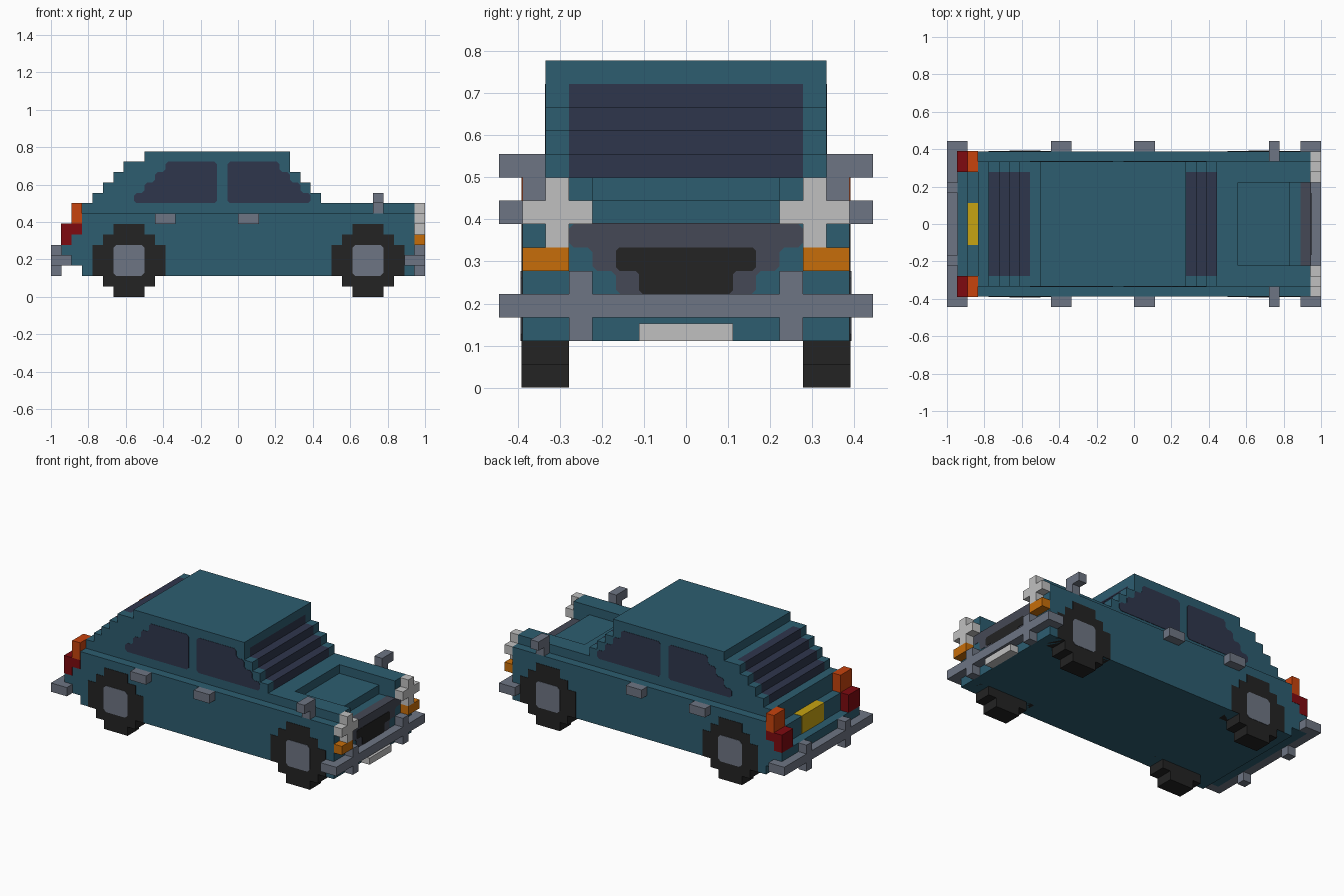
import bpy, bmesh
from mathutils import Vector

if "Cube" in bpy.data.objects:
    bpy.data.objects.remove(bpy.data.objects["Cube"], do_unlink=True)

U = 1 / 18  # one block


def material(name, r, g, b):
    m = bpy.data.materials.new(name)
    m.use_nodes = True
    m.diffuse_color = (r, g, b, 1)
    m.node_tree.nodes["Principled BSDF"].inputs["Base Color"].default_value = (r, g, b, 1)
    return m


BLUE = material("teal_paint", 0.026, 0.110, 0.163)
GLASS = material("dark_glass", 0.028, 0.037, 0.073)
GREY = material("grey_metal", 0.155, 0.178, 0.228)
GRILLE = material("dark_grille", 0.060, 0.066, 0.093)
BLACK = material("black_rubber", 0.017, 0.017, 0.017)
WHITE = material("lamp_white", 0.53, 0.53, 0.53)
AMBER = material("amber", 0.57, 0.155, 0.003)
ORANGE = material("red_orange", 0.57, 0.056, 0.004)
RED = material("dark_red", 0.21, 0.003, 0.005)
YELLOW = material("plate_yellow", 0.57, 0.37, 0.006)


def finish(name, bm, mats):
    bmesh.ops.recalc_face_normals(bm, faces=bm.faces)
    me = bpy.data.meshes.new(name)
    bm.to_mesh(me)
    bm.free()
    for m in mats:
        me.materials.append(m)
    ob = bpy.data.objects.new(name, me)
    bpy.context.collection.objects.link(ob)
    return ob


def prism(name, pts, cuts, mats, axis="y", rule=None):
    """Profile swept through several cuts along y (points are x,z) or x (points are y,z)."""
    bm = bmesh.new()
    loops = []
    for c in cuts:
        loops.append([bm.verts.new(Vector((p, c, q) if axis == "y" else (c, p, q)) * U)
                      for p, q in pts])
    n = len(pts)
    for a, b in zip(loops, loops[1:]):
        for i in range(n):
            j = (i + 1) % n
            bm.faces.new((a[i], a[j], b[j], b[i]))
    bm.faces.new(loops[0])
    bm.faces.new(loops[-1])
    if rule:
        for f in bm.faces:
            f.material_index = rule(f.calc_center_median() / U)
    return finish(name, bm, mats)


def box(name, x, y, z, mat):
    pts = [(x[0], z[0]), (x[1], z[0]), (x[1], z[1]), (x[0], z[1])]
    return prism(name, pts, y, [mat])


def pair(name, x, y, z, mat):
    box("left_" + name, x, y, z, mat)
    box("right_" + name, x, (-y[1], -y[0]), z, mat)


def rounded(pts, r=0.25):
    """Cut every corner of a polygon."""
    out = []
    for i, p in enumerate(pts):
        p = Vector(p)
        for q in (pts[i - 1], pts[(i + 1) % len(pts)]):
            out.append(tuple(p + (Vector(q) - p).normalized() * r))
    return out


def stairs(rows):
    """Stepped outline from rows of (z_bottom, z_top, low, high)."""
    right = [p for z0, z1, a, b in rows for p in ((b, z0), (b, z1))]
    left = [p for z0, z1, a, b in reversed(rows) for p in ((a, z1), (a, z0))]
    pts = right + left
    # drop straight-through points
    return [p for i, p in enumerate(pts)
            if not (pts[i - 1][0] == p[0] == pts[(i + 1) % len(pts)][0])]


# Lower body: stepped tail, lower nose between the wings
tail = [(-15, 8), (-15, 7), (-16, 7), (-16, 5), (-17, 5), (-17, 3), (-15, 3), (-15, 2), (17, 2)]
prism("body_centre", tail + [(17, 7), (15, 7), (15, 8)], (-4, 4), [BLUE])
for side, s in (("left", 1), ("right", -1)):
    prism(side + "_body_side", tail + [(17, 8)], (4 * s, 7 * s), [BLUE])
    box(side + "_bonnet_rail", (10, 17), (4 * s, 6 * s), (8, 9), BLUE)
box("upper_deck", (-15, 10), (-6, 6), (8, 9), BLUE)

# Cabin with stepped front and rear screens
cabin = [(-14, 9), (-14, 10), (-13, 10), (-13, 11), (-12, 11), (-12, 12), (-11, 12), (-11, 13),
         (-10, 13), (-9, 13), (-9, 14), (5, 14), (5, 13), (5, 12), (6, 12), (6, 11), (7, 11),
         (7, 10), (8, 10), (8, 9)]
prism("cabin", cabin, (-6, -5, 5, 6), [BLUE, GLASS],
      rule=lambda c: int(abs(c.y) < 4.9 and c.z > 9.1 and c.z < 13.2
                         and (c.x < -10.1 or c.x > 4.9)))

# Side windows
rear_win = rounded(stairs([(9, 10, -10, -2), (10, 11, -9, -2), (11, 12, -8, -2), (12, 13, -7, -2)]))
front_win = rounded(stairs([(9, 10, -1, 7), (10, 11, -1, 6), (11, 12, -1, 5), (12, 13, -1, 4)]))
for side, s in (("left", 1), ("right", -1)):
    prism(side + "_rear_window", rear_win, (5.95 * s, 6.04 * s), [GLASS])
    prism(side + "_front_window", front_win, (5.95 * s, 6.04 * s), [GLASS])

# Wheels and hubs
for end, cx in (("front", 12.5), ("rear", -10.5)):
    tyre = stairs([(0, 1, cx - 1.5, cx + 1.5), (1, 2, cx - 2.5, cx + 2.5),
                   (2, 5, cx - 3.5, cx + 3.5), (5, 6, cx - 2.5, cx + 2.5),
                   (6, 7, cx - 1.5, cx + 1.5)])
    hub = rounded(stairs([(2, 5, cx - 1.5, cx + 1.5)]), 0.3)
    for side, s in (("left", 1), ("right", -1)):
        prism(f"{side}_{end}_wheel", tyre, (5 * s, 7.04 * s), [BLACK])
        prism(f"{side}_{end}_hub", hub, (6.9 * s, 7.08 * s), [GREY])

# Grille
grille = rounded(stairs([(4, 5, -3, 3), (5, 6, -4, 4), (6, 7, -5, 5)]), 0.2)
prism("grille", grille, (16.9, 17.04), [GRILLE], axis="x")
mouth = rounded(stairs([(4, 5, -2, 2), (5, 6, -3, 3)]), 0.15)
prism("grille_opening", mouth, (16.9, 17.08), [BLACK], axis="x")
box("grille_top", (16, 17.04), (-4, 4), (6.9, 7.04), GRILLE)

# Front lamps, indicators and plate
pair("headlamp_upright", (17, 18), (5, 6), (6, 9), WHITE)
pair("headlamp_inner", (17, 18), (4, 5), (7, 8), WHITE)
pair("headlamp_outer", (17, 18), (6, 7), (7, 8), WHITE)
pair("indicator", (17, 18), (5, 7), (5, 6), AMBER)
box("front_plate", (17, 18), (-2, 2), (2, 2.75), WHITE)

# Tail lamps and plate
for side, s in (("left", 1), ("right", -1)):
    prism(side + "_tail_lamp", [(-17.03, 5), (-16, 5), (-16, 6), (-15, 6), (-15, 7.03), (-17.03, 7.03)],
          (5 * s, 7.03 * s), [RED])
    box(side + "_rear_indicator", (-16, -15), (5 * s, 7.03 * s), (7, 9), ORANGE)
box("rear_plate", (-16.04, -15), (-2, 2), (5, 7.04), YELLOW)

# Bumpers
box("front_bumper", (17, 18), (-7, 7), (3, 4), GREY)
pair("front_bumper_end", (16, 18), (7, 8), (3, 4), GREY)
pair("front_overrider", (17, 18), (4, 5), (2, 5), GREY)
box("rear_bumper", (-18, -17), (-8, 8), (3, 4), GREY)
pair("rear_bumper_end", (-17, -16), (7, 8), (3, 4), GREY)
pair("rear_overrider", (-18, -17), (3, 4), (2, 5), GREY)

# Door handles and wing mirrors
pair("rear_door_handle", (-8, -6), (7, 8), (7, 8), GREY)
pair("front_door_handle", (0, 2), (7, 8), (7, 8), GREY)
pair("mirror_stalk", (13, 14), (6, 7), (8, 9), GREY)
pair("mirror", (13, 14), (6, 8), (9, 10), GREY)
